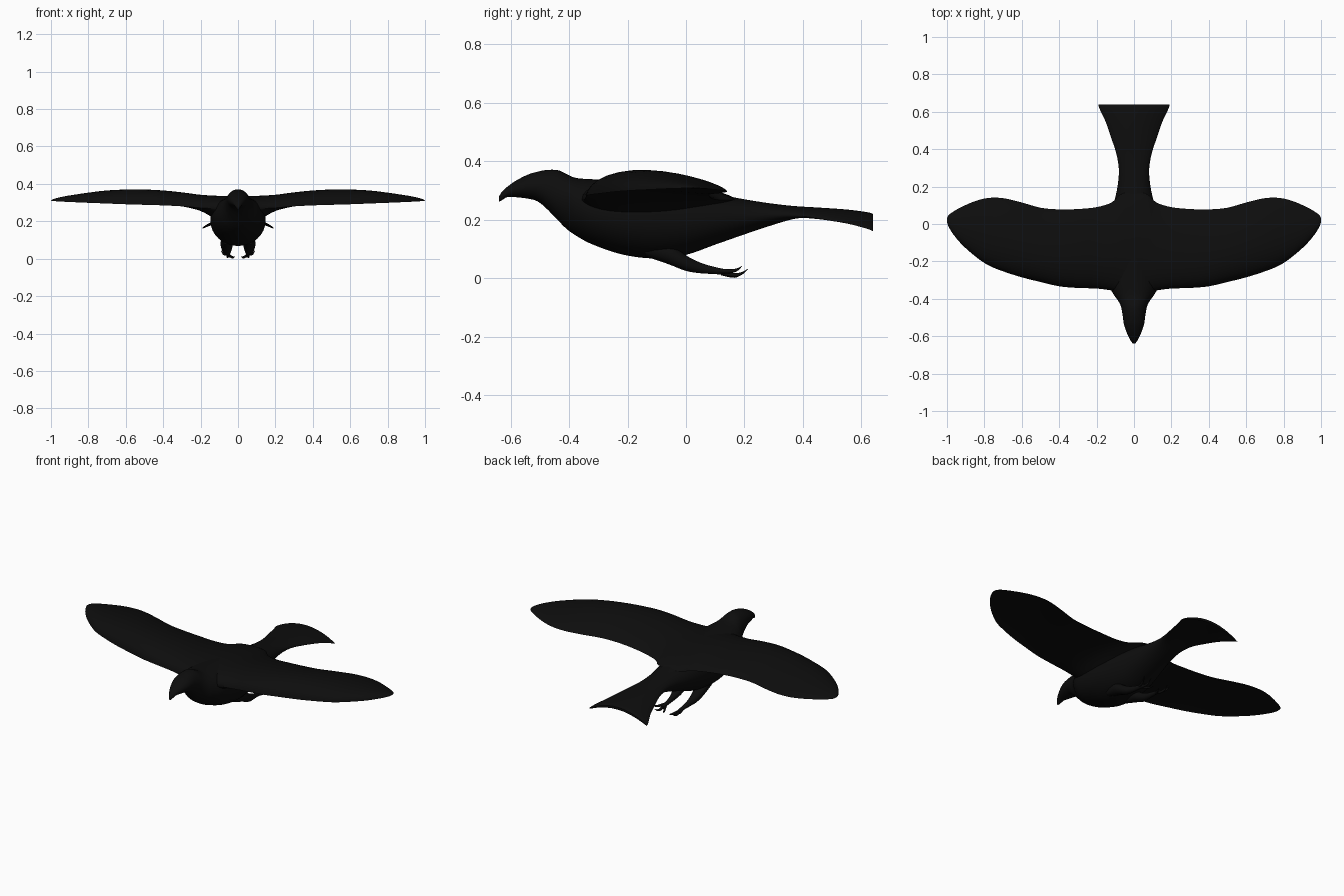
import bpy, bmesh, math

black = bpy.data.materials.new("feather_black")
black.diffuse_color = (0.004, 0.004, 0.004, 1)


def spline_rows(rows, steps):
    """Catmull-Rom interpolation between rows of section parameters."""
    out = []
    for i in range(len(rows) - 1):
        p0, p1 = rows[max(i - 1, 0)], rows[i]
        p2, p3 = rows[i + 1], rows[min(i + 2, len(rows) - 1)]
        for s in range(steps):
            t = s / steps
            out.append([0.5 * (2 * b + (c - a) * t + (2 * a - 5 * b + 4 * c - d) * t * t
                               + (3 * b - a - 3 * c + d) * t ** 3)
                        for a, b, c, d in zip(p0, p1, p2, p3)])
    out.append(list(rows[-1]))
    return out


def loft(name, rows, section, steps=4, n=24, cap_start=True, mirror=False):
    """Skin a run of closed sections, cap the ends with quad strips."""
    bm = bmesh.new()
    rings = [[bm.verts.new(section(r, 2 * math.pi * k / n)) for k in range(n)]
             for r in spline_rows(rows, steps)]
    for a, b in zip(rings, rings[1:]):
        for k in range(n):
            j = (k + 1) % n
            bm.faces.new((a[k], a[j], b[j], b[k]))
    for ring in ([rings[0]] if cap_start else []) + [rings[-1]]:
        for k in range(n // 2):
            quad = [ring[k], ring[k + 1], ring[n - k - 1], ring[(n - k) % n]]
            bm.faces.new(list(dict.fromkeys(quad)))
    bmesh.ops.recalc_face_normals(bm, faces=bm.faces)
    me = bpy.data.meshes.new(name)
    bm.to_mesh(me)
    bm.free()
    me.materials.append(black)
    ob = bpy.data.objects.new(name, me)
    bpy.context.collection.objects.link(ob)
    bpy.ops.object.select_all(action='DESELECT')
    ob.select_set(True)
    bpy.context.view_layer.objects.active = ob
    bpy.ops.object.shade_smooth_by_angle(angle=math.radians(50))
    if mirror:
        ob.modifiers.new("mirror", 'MIRROR')
    return ob


def oval(r, a):
    # row: y, x, top, bottom, half width, droop at the sides
    y, x, top, bot, w, droop = r
    c = math.cos(a)
    return (x + w * c, y, (top + bot) / 2 + (top - bot) / 2 * math.sin(a) - droop * c * c)


def airfoil(r, a):
    # row: x, leading y, trailing y, edge z, top z, underside z
    x, le, te, edge, top, bot = r
    u = (1 - math.cos(a)) / 2
    arch = max(0.0, math.sin(math.pi * u ** 0.7))
    z = edge + ((top - edge) * arch ** 0.65 if a <= math.pi else (bot - edge) * arch)
    return (x, le + (te - le) * u, z)


# Beak, head, body and fanned drooping tail in one skin
loft("body", [
    (-0.640, 0, 0.280, 0.262, 0.005, 0),
    (-0.628, 0, 0.298, 0.268, 0.015, 0),
    (-0.610, 0, 0.314, 0.278, 0.025, 0),
    (-0.580, 0, 0.335, 0.277, 0.039, 0),
    (-0.540, 0, 0.355, 0.272, 0.053, 0),
    (-0.510, 0, 0.364, 0.264, 0.058, 0),
    (-0.480, 0, 0.370, 0.241, 0.062, 0),
    (-0.440, 0, 0.370, 0.200, 0.070, 0),
    (-0.410, 0, 0.357, 0.170, 0.085, 0),
    (-0.380, 0, 0.344, 0.148, 0.107, 0),
    (-0.330, 0, 0.339, 0.120, 0.132, 0),
    (-0.250, 0, 0.337, 0.090, 0.145, 0),
    (-0.180, 0, 0.335, 0.074, 0.148, 0),
    (-0.100, 0, 0.330, 0.068, 0.144, 0),
    (0.000, 0, 0.315, 0.080, 0.130, 0),
    (0.100, 0, 0.290, 0.115, 0.110, 0),
    (0.200, 0, 0.270, 0.150, 0.088, 0),
    (0.290, 0, 0.256, 0.180, 0.081, 0.002),
    (0.370, 0, 0.247, 0.203, 0.093, 0.010),
    (0.450, 0, 0.242, 0.212, 0.118, 0.022),
    (0.550, 0, 0.235, 0.213, 0.153, 0.036),
    (0.620, 0, 0.226, 0.208, 0.186, 0.048),
    (0.640, 0, 0.220, 0.206, 0.190, 0.052)], oval, n=32)

# Wings, thick at the shoulder and rounded at the tip
loft("wings", [
    (0.000, -0.370, 0.170, 0.270, 0.335, 0.200),
    (0.070, -0.365, 0.160, 0.268, 0.335, 0.200),
    (0.120, -0.355, 0.115, 0.268, 0.337, 0.212),
    (0.200, -0.345, 0.090, 0.272, 0.342, 0.255),
    (0.300, -0.342, 0.080, 0.280, 0.355, 0.280),
    (0.400, -0.333, 0.078, 0.285, 0.365, 0.295),
    (0.500, -0.310, 0.087, 0.288, 0.370, 0.302),
    (0.600, -0.285, 0.115, 0.291, 0.370, 0.308),
    (0.700, -0.253, 0.138, 0.295, 0.365, 0.310),
    (0.780, -0.220, 0.139, 0.298, 0.356, 0.310),
    (0.850, -0.172, 0.122, 0.301, 0.346, 0.310),
    (0.920, -0.110, 0.092, 0.304, 0.335, 0.309),
    (0.970, -0.050, 0.064, 0.307, 0.324, 0.309),
    (0.993, -0.010, 0.045, 0.308, 0.316, 0.309),
    (1.000, 0.010, 0.030, 0.309, 0.311, 0.309)],
    airfoil, n=32, cap_start=False, mirror=True)

# Legs swept back under the tail
loft("legs", [
    (-0.140, 0.058, 0.130, 0.075, 0.025, 0),
    (-0.060, 0.060, 0.120, 0.048, 0.034, 0),
    (0.000, 0.060, 0.078, 0.025, 0.027, 0),
    (0.050, 0.056, 0.053, 0.017, 0.016, 0),
    (0.100, 0.053, 0.038, 0.014, 0.011, 0),
    (0.150, 0.052, 0.028, 0.010, 0.010, 0)], oval, n=12, mirror=True)

# Three curved toes per foot: points are y, x, z, radius
toes = {
    "middle_toe": [(0.12, 0.052, 0.020, 0.008), (0.165, 0.055, 0.011, 0.007),
                   (0.190, 0.057, 0.016, 0.005), (0.213, 0.058, 0.032, 0.001)],
    "outer_toe": [(0.11, 0.056, 0.025, 0.008), (0.150, 0.070, 0.024, 0.007),
                  (0.175, 0.080, 0.029, 0.005), (0.192, 0.090, 0.042, 0.001)],
    "inner_toe": [(0.12, 0.050, 0.018, 0.008), (0.150, 0.036, 0.010, 0.007),
                  (0.170, 0.026, 0.007, 0.005), (0.186, 0.018, 0.010, 0.001)],
}
for name, path in toes.items():
    loft(name, [(y, x, z + r, z - r, r, 0) for y, x, z, r in path], oval, n=8, mirror=True)
